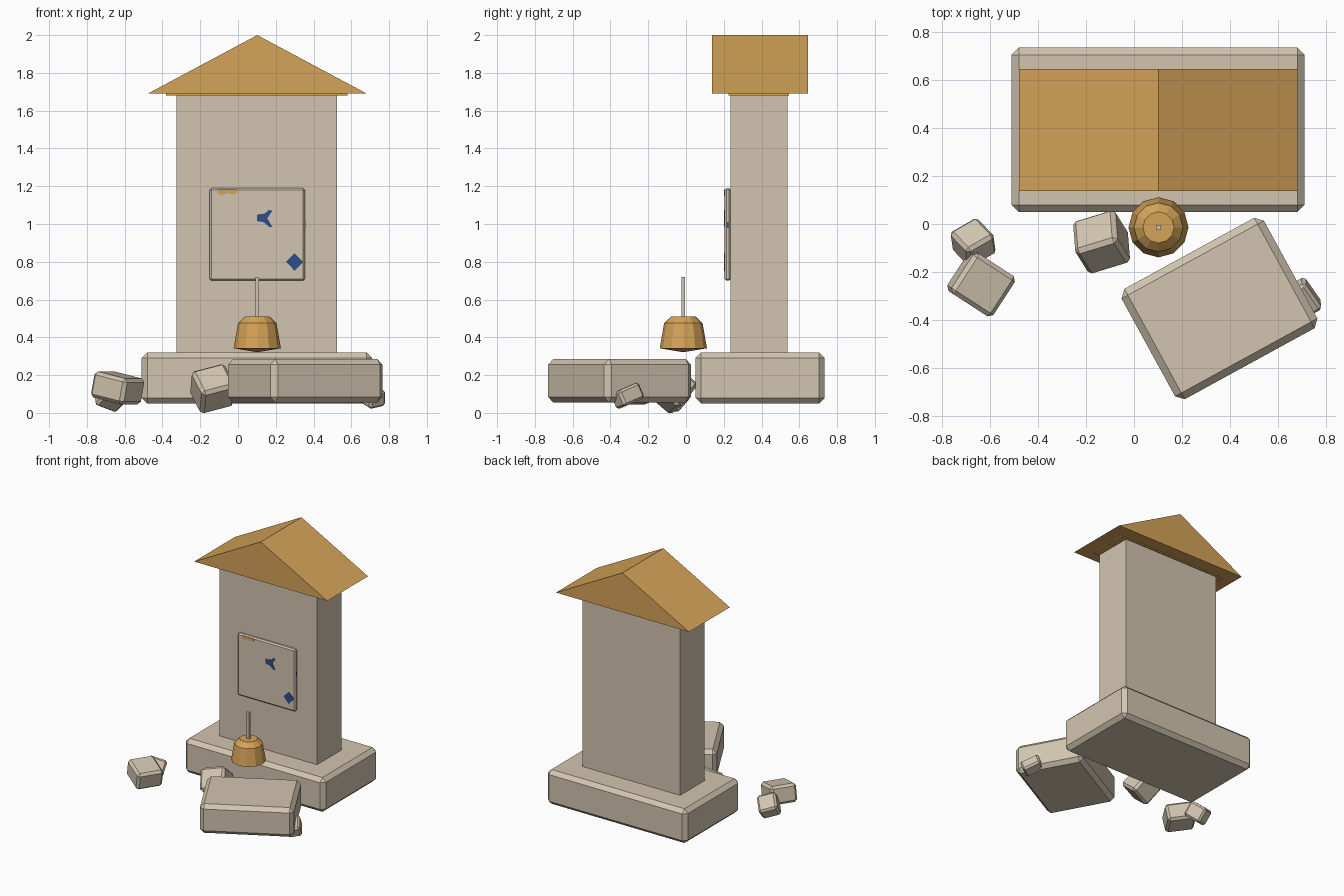
import bpy, bmesh, math
from mathutils import Euler

if "Cube" in bpy.data.objects:
    bpy.data.objects.remove(bpy.data.objects["Cube"])


def material(name, rgb):
    m = bpy.data.materials.new(name)
    m.diffuse_color = (*rgb, 1)
    m.use_nodes = True
    m.node_tree.nodes["Principled BSDF"].inputs["Base Color"].default_value = m.diffuse_color
    return m


STONE = material("pale stone", (0.65, 0.56, 0.44))
OCHRE = material("ochre", (0.67, 0.37, 0.098))
BLUE = material("blue paint", (0.026, 0.078, 0.254))


def finish(name, bm, mat, loc=(0, 0, 0), rot=(0, 0, 0)):
    bmesh.ops.recalc_face_normals(bm, faces=bm.faces)
    mesh = bpy.data.meshes.new(name)
    bm.to_mesh(mesh)
    bm.free()
    mesh.materials.append(mat)
    ob = bpy.data.objects.new(name, mesh)
    ob.location = loc
    ob.rotation_euler = Euler([math.radians(a) for a in rot])
    bpy.context.collection.objects.link(ob)
    return ob


def box(name, loc, size, mat=STONE, bevel=0.0, rot=(0, 0, 0)):
    """Box with optional chamfered edges."""
    bm = bmesh.new()
    bmesh.ops.create_cube(bm, size=1)
    bmesh.ops.scale(bm, vec=size, verts=bm.verts)
    if bevel:
        bmesh.ops.bevel(bm, geom=bm.edges[:], offset=bevel, segments=1,
                        profile=0.5, affect='EDGES')
    return finish(name, bm, mat, loc, rot)


def prism(name, pts, y0, y1, mat):
    """Outline in x and z, extruded along y."""
    bm = bmesh.new()
    face = bm.faces.new([bm.verts.new((x, y0, z)) for x, z in pts])
    out = bmesh.ops.extrude_face_region(bm, geom=[face])
    verts = [v for v in out["geom"] if isinstance(v, bmesh.types.BMVert)]
    bmesh.ops.translate(bm, vec=(0, y1 - y0, 0), verts=verts)
    return finish(name, bm, mat)


def lathe(name, loc, profile, sides, mat):
    """Closed faceted solid turned from radius and height pairs."""
    bm = bmesh.new()
    rings = []
    for r, z in profile:
        rings.append([bm.verts.new((r * math.cos(2 * math.pi * i / sides),
                                    r * math.sin(2 * math.pi * i / sides), z))
                      for i in range(sides)])
    for a, b in zip(rings, rings[1:]):
        for i in range(sides):
            j = (i + 1) % sides
            bm.faces.new((a[i], a[j], b[j], b[i]))
    bm.faces.new(rings[0])
    bm.faces.new(rings[-1])
    return finish(name, bm, mat, loc)


# Tower on its plinth
box("plinth", (0.1, 0.392, 0.185), (1.22, 0.685, 0.27), bevel=0.03)
box("tower", (0.1, 0.386, 0.995), (0.85, 0.302, 1.39))

# Gabled roof and the thin board under it
prism("roof", [(-0.478, 1.69), (0.682, 1.69), (0.102, 2.0)], 0.137, 0.645, OCHRE)
box("roof_board", (0.1, 0.386, 1.687), (0.96, 0.32, 0.012), OCHRE)

# Wall panel with painted marks
box("panel", (0.102, 0.221, 0.945), (0.505, 0.032, 0.49), bevel=0.01)
MARK_FRONT, MARK_BACK = 0.202, 0.206
prism("blue_diamond", [(0.255, 0.8), (0.30, 0.752), (0.345, 0.8), (0.30, 0.845)],
      MARK_FRONT, MARK_BACK, BLUE)
prism("blue_cross", [(0.10, 1.05), (0.14, 1.055), (0.165, 1.075), (0.182, 1.07),
                     (0.155, 1.03), (0.182, 0.985), (0.165, 0.985), (0.135, 1.01),
                     (0.10, 1.015)], MARK_FRONT, MARK_BACK, BLUE)
prism("ochre_patch", [(-0.11, 1.182), (-0.005, 1.182), (-0.005, 1.165), (-0.03, 1.155),
                      (-0.06, 1.165), (-0.085, 1.15), (-0.105, 1.16)],
      MARK_FRONT, MARK_BACK, OCHRE)
box("side_mark", (0.355, 0.221, 0.995), (0.003, 0.01, 0.03), BLUE)

# Bell and its hanging rod
lathe("bell", (0.102, -0.014, 0),
      [(0.004, 0.322), (0.125, 0.342), (0.102, 0.475), (0.065, 0.51)], 12, OCHRE)
box("bell_rod", (0.102, -0.014, 0.61), (0.02, 0.02, 0.22))

# Fallen slab and loose rubble: location, size, chamfer, rotation
rubble = {
    "fallen_slab": ((0.356, -0.352, 0.17), (0.676, 0.524, 0.23), 0.03, (0, 0, 28.7)),
    "middle_stone": ((-0.135, -0.075, 0.128), (0.19, 0.18, 0.175), 0.018, (-42, -14, 17)),
    "left_stone": ((-0.637, -0.248, 0.132), (0.212, 0.2, 0.14), 0.018, (0, 12, -33)),
    "left_small_stone": ((-0.67, -0.077, 0.1), (0.14, 0.14, 0.12), 0.015, (-38, 18, 30)),
    "right_small_stone": ((0.705, -0.31, 0.09), (0.14, 0.1, 0.09), 0.013, (12, 20, -55)),
}
for name, (loc, size, bevel, rot) in rubble.items():
    box(name, loc, size, STONE, bevel, rot)
